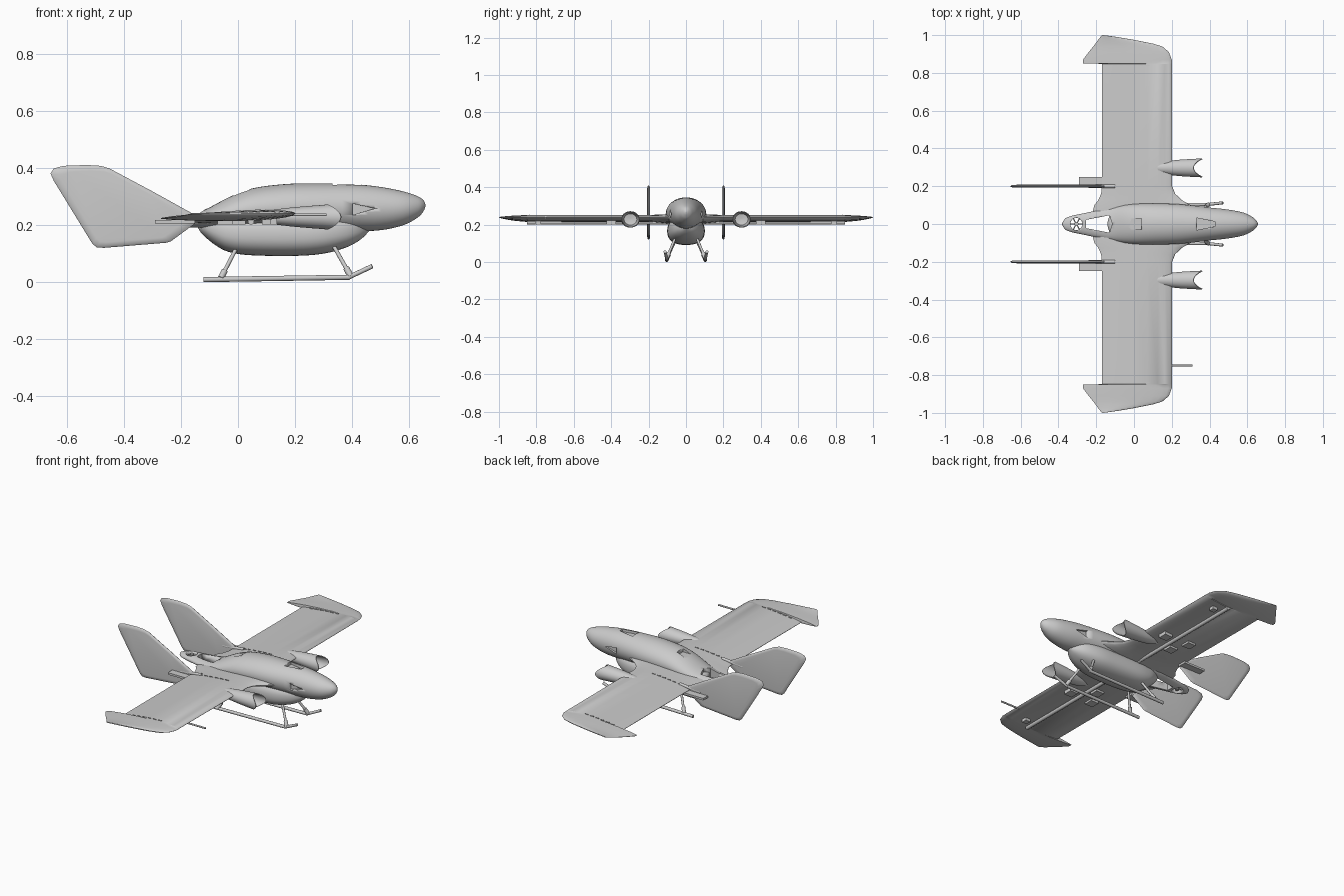
import bpy, bmesh, math
from mathutils import Vector

if "Cube" in bpy.data.objects:
    bpy.data.objects.remove(bpy.data.objects["Cube"])

grey = bpy.data.materials.new("light_grey")
grey.use_nodes = True
grey.diffuse_color = (0.6, 0.6, 0.6, 1)
grey.node_tree.nodes["Principled BSDF"].inputs["Base Color"].default_value = (0.6, 0.6, 0.6, 1)


def finish(name, bm, angle=35):
    bmesh.ops.recalc_face_normals(bm, faces=bm.faces)
    mesh = bpy.data.meshes.new(name)
    bm.to_mesh(mesh)
    bm.free()
    mesh.materials.append(grey)
    ob = bpy.data.objects.new(name, mesh)
    bpy.context.collection.objects.link(ob)
    select(ob)
    bpy.ops.object.shade_smooth_by_angle(angle=math.radians(angle))
    return ob


def select(ob):
    bpy.ops.object.select_all(action="DESELECT")
    ob.select_set(True)
    bpy.context.view_layer.objects.active = ob


def loft(name, rings, angle=35):
    """Skin a row of equal rings and cap both ends."""
    bm = bmesh.new()
    loops = [[bm.verts.new(p) for p in r] for r in rings]
    n = len(loops[0])
    for a, b in zip(loops, loops[1:]):
        for i in range(n):
            bm.faces.new((a[i], a[(i + 1) % n], b[(i + 1) % n], b[i]))
    bm.faces.new(loops[0])
    bm.faces.new(loops[-1])
    return finish(name, bm, angle)


def smooth_rows(rows, steps=4):
    """Catmull-Rom curve through rows of numbers."""
    out = []
    for i in range(len(rows) - 1):
        p0, p1 = rows[max(i - 1, 0)], rows[i]
        p2, p3 = rows[i + 1], rows[min(i + 2, len(rows) - 1)]
        for s in range(steps):
            t = s / steps
            out.append([b + 0.5 * t * (c - a + t * (2*a - 5*b + 4*c - d + t * (3*(b - c) + d - a)))
                        for a, b, c, d in zip(p0, p1, p2, p3)])
    return out + [list(rows[-1])]


def body(name, rows, power, sides=40):
    """Body along x from rows of (x, half width, bottom, top)."""
    rings = []
    for x, w, lo, hi in smooth_rows(rows):
        ring = []
        for i in range(sides):
            a = math.tau * i / sides
            c, s = math.cos(a), math.sin(a)
            y = math.copysign(abs(c) ** (2 / power), c) * max(w, 0.002)
            z = math.copysign(abs(s) ** (2 / power), s) * max(hi - lo, 0.003) / 2
            ring.append((x, y, (lo + hi) / 2 + z))
        rings.append(ring)
    return loft(name, rings)


def prism(name, pts, axis, lo, hi):
    """Extrude a 2D outline along y (points x, z) or z (points x, y)."""
    put = (lambda p, d: (p[0], d, p[1])) if axis == "y" else (lambda p, d: (p[0], p[1], d))
    return loft(name, [[put(p, d) for p in pts] for d in (lo, hi)])


def box(name, x0, x1, y0, y1, z0, z1):
    return prism(name, [(x0, y0), (x1, y0), (x1, y1), (x0, y1)], "z", z0, z1)


def rod(name, a, b, r, sides=12):
    a, b = Vector(a), Vector(b)
    q = (b - a).to_track_quat("Z", "Y")
    ring = [q @ Vector((r * math.cos(math.tau * i / sides), r * math.sin(math.tau * i / sides), 0))
            for i in range(sides)]
    return loft(name, [[p + v for v in ring] for p in (a, b)])


def cut(ob, cutter):
    m = ob.modifiers.new("cut", "BOOLEAN")
    m.operation, m.object, m.solver = "DIFFERENCE", cutter, "EXACT"
    select(ob)
    bpy.ops.object.modifier_apply(modifier="cut")
    bpy.data.objects.remove(cutter)


# Fuselage with slim open tail
fuselage = body("fuselage", [
    (-.38, .004, .212, .222), (-.365, .028, .205, .228), (-.33, .043, .198, .236),
    (-.26, .058, .192, .238), (-.18, .075, .188, .24), (-.12, .088, .185, .252),
    (-.03, .103, .18, .298), (.05, .108, .178, .328), (.15, .108, .178, .342),
    (.25, .104, .178, .346), (.4, .088, .178, .343), (.5, .076, .182, .333),
    (.58, .06, .2, .317), (.63, .035, .227, .3), (.65, .015, .25, .285),
    (.656, .002, .266, .27)], 2)
cut(fuselage, prism("tail_cutter", [(-.255, -.022), (-.13, -.046), (-.115, 0), (-.13, .046),
                                    (-.255, .022)], "z", .1, .4))
cut(fuselage, rod("ring_cutter", (-.305, 0, .1), (-.305, 0, .4), .032, 24))
# Hatch, windscreen and side window recesses
cut(fuselage, box("hatch_cutter", -.02, .04, -.028, .028, .303, .4))
cut(fuselage, prism("screen_cutter", [(.33, -.032), (.33, .032), (.43, .012), (.43, -.012)],
                    "z", .326, .4))
for s in (-1, 1):
    cut(fuselage, prism("window_cutter", [(.4, .235), (.4, .275), (.48, .258)], "y",
                        s * .071, s * .15))

# Spoked mount in the tail ring
rod("tail_hub", (-.305, 0, .205), (-.305, 0, .23), .011)
for k in range(3):
    a = math.pi * k / 3
    d = Vector((math.cos(a), math.sin(a), 0)) * .036
    c = Vector((-.305, 0, .217))
    rod("tail_spoke", c - d, c + d, .003, 6)

# Belly pod
body("belly_pod", [
    (-.14, .01, .19, .215), (-.125, .05, .168, .23), (-.08, .078, .13, .24),
    (-.03, .092, .105, .24), (.05, .1, .094, .24), (.2, .1, .092, .24),
    (.3, .095, .1, .24), (.38, .075, .122, .235), (.43, .045, .15, .22),
    (.46, .008, .18, .2)], 2.4)

# Wing sections: y, trailing x, leading x, thickness scale
SECTIONS = [(.06, -.22, .36, 1.4), (.1, -.21, .3, 1.3), (.125, -.19, .255, 1.2),
            (.16, -.174, .218, 1.1), (.2, -.17, .202, 1), (.848, -.17, .2, 1),
            (.85, -.27, .2, .95), (.87, -.27, .2, .9), (.91, -.24, .185, .75),
            (.94, -.216, .15, .6), (.955, -.204, .1, .5), (.975, -.19, 0, .35),
            (.99, -.178, -.09, .2), (1, -.17, -.16, .1)]
STEPS = [0, .08, .25, .45, .65, .8, .9, .96, .99, 1]


def airfoil(y, back, front, k, s):
    chord = front - back

    def z(t, sign):
        thick = (1 - t) ** .5 * (t ** .8 * 1.5 + .04)
        return .24 + .018 * (t - 1) * k + sign * .027 * k * thick
    top = [(back + t * chord, s * y, z(t, 1)) for t in STEPS]
    low = [(back + t * chord, s * y, z(t, -1)) for t in reversed(STEPS[:-1])]
    return top + low


FIN = [(-.15, .235), (-.3, .318), (-.45, .398), (-.48, .407), (-.53, .41), (-.61, .407),
       (-.645, .398), (-.656, .38), (-.645, .355), (-.51, .135), (-.495, .122), (-.47, .12),
       (-.25, .138), (-.235, .143), (-.15, .205)]

for s, side in ((1, "left"), (-1, "right")):
    loft(side + "_wing", [airfoil(*sec, s) for sec in SECTIONS], 30)

    # Tail fin: full outline in the middle, inset on both faces
    mid = Vector((-.4, .26))
    rings = []
    for off, k in ((-.008, .86), (-.006, .96), (0, 1), (.006, .96), (.008, .86)):
        pts = [mid + (Vector(p) - mid) * k for p in FIN]
        rings.append([(p.x, s * .2 + off, p.y) for p in pts])
    loft(side + "_tail_fin", rings, 50)
    body_y = s * .2
    rod(side + "_fin_boom", (-.24, body_y, .222), (-.1, body_y, .235), .009)
    box(side + "_fin_tab", -.29, -.15, s * .195, s * .25, .206, .218)

    # Engine nacelle with a scooped open mouth
    rings = []
    for x, r, scoop in ((.08, .012, 0), (.13, .03, 0), (.19, .038, 0), (.25, .044, 0),
                        (.3, .047, .3), (.36, .05, 1), (.362, .046, 1), (.3, .041, .3),
                        (.23, .034, 0), (.225, .006, 0)):
        rings.append([(x - scoop * .045 * math.sin(a) ** 2, s * .297 + r * math.cos(a),
                       .228 + r * .88 * math.sin(a))
                      for a in (math.tau * i / 32 for i in range(32))])
    loft(side + "_nacelle", rings)

    # Spar tube and brackets under the wing
    rod(side + "_spar_tube", (.045, s * .08, .212), (.045, s * .85, .212), .011, 16)
    for x, y in ((-.045, .41), (.11, .4), (0, .31), (.1, .79)):
        w = .016 if y > .7 else .026
        box(side + "_wing_bracket", x - w, x + w, s * y - w, s * y + w, .202, .23)

    # Rows of fastener strips on the wing
    for y in (.205, .838):
        for k in range(6):
            x = -.1 + k * .034
            t = (x + .17) / .37
            z = .24 + .018 * (t - 1) + .027 * (1 - t) ** .5 * (t ** .8 * 1.5 + .04)
            box(side + "_wing_fastener", x - .011, x + .011, s * y - .002, s * y + .002,
                z - .006, z + .003)

    # Landing skid with raised toe and splayed legs
    rod(side + "_skid", (-.12, s * .103, .009), (.39, s * .103, .017), .009)
    rod(side + "_skid_toe", (.385, s * .103, .016), (.47, s * .112, .056), .008)
    for top, foot in (((-.005, .055, .12), (-.06, .103, .014)),
                      ((.33, .055, .135), (.395, .103, .02))):
        a, b = (Vector((p[0], s * p[1], p[2])) for p in (top, foot))
        rod(side + "_skid_leg", a, b, .007)
        rod(side + "_leg_socket", b.lerp(a, .25), b, .011)

# Air data probe
rod("probe", (.18, -.75, .236), (.31, -.75, .236), .005)
